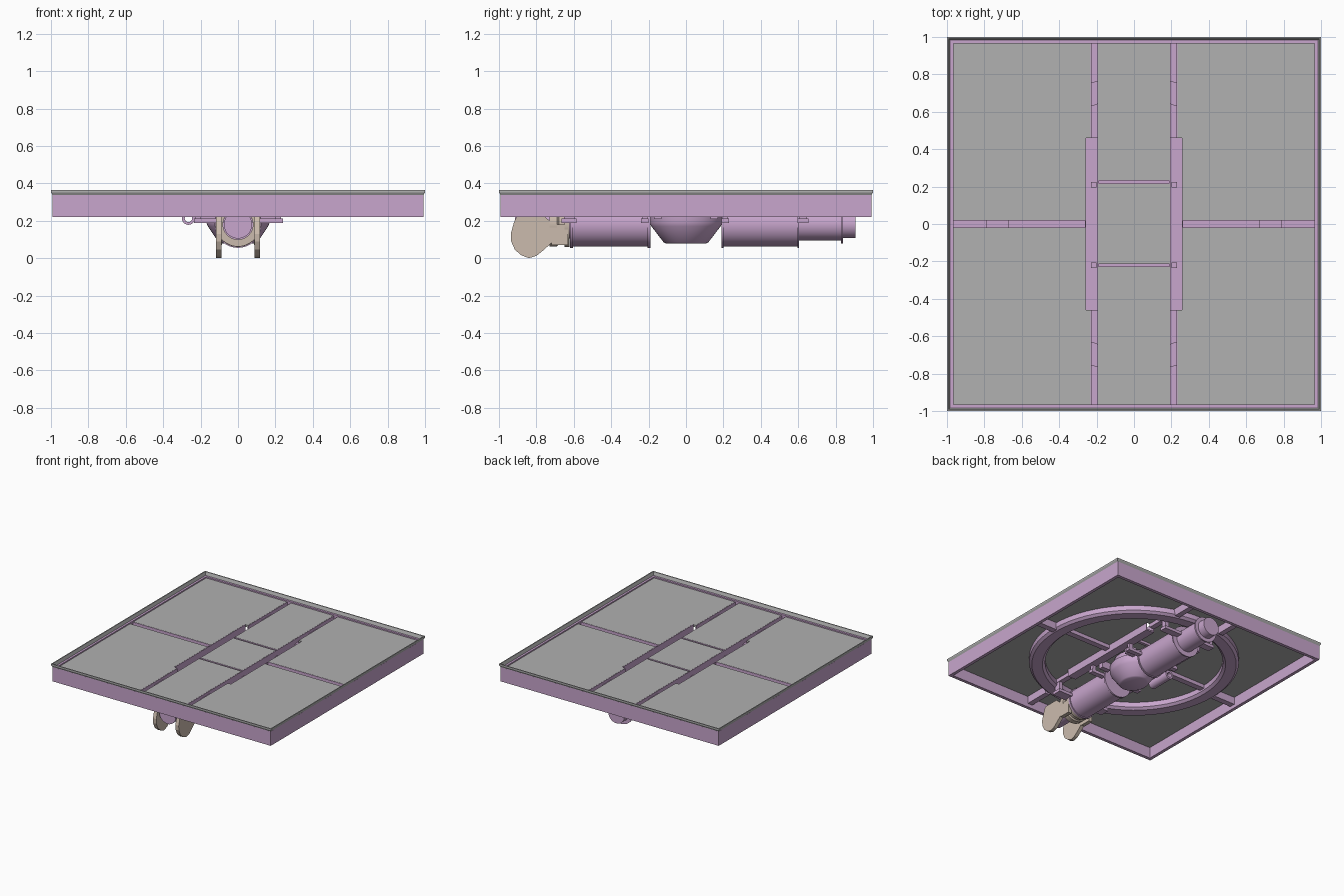
import bpy, bmesh, math
from mathutils import Matrix, Vector

if "Cube" in bpy.data.objects:
    bpy.data.objects.remove(bpy.data.objects["Cube"])


def material(name, rgb):
    m = bpy.data.materials.new(name)
    m.diffuse_color = (*rgb, 1)
    m.use_nodes = True
    m.node_tree.nodes["Principled BSDF"].inputs["Base Color"].default_value = m.diffuse_color
    return m


PURPLE = material("mauve metal", (0.58, 0.38, 0.61))
GRAY = material("panel gray", (0.44, 0.44, 0.44))
TAN = material("tan metal", (0.60, 0.50, 0.42))


def finish(name, bm, mat, smooth=False):
    bmesh.ops.recalc_face_normals(bm, faces=bm.faces)
    me = bpy.data.meshes.new(name)
    bm.to_mesh(me)
    bm.free()
    me.materials.append(mat)
    ob = bpy.data.objects.new(name, me)
    bpy.context.collection.objects.link(ob)
    if smooth:
        bpy.context.view_layer.objects.active = ob
        ob.select_set(True)
        bpy.ops.object.shade_smooth_by_angle(angle=math.radians(35))
        ob.select_set(False)
    return ob


def boxes(name, items, mat):
    """items: (x0, x1, y0, y1, z0, z1)"""
    bm = bmesh.new()
    for x0, x1, y0, y1, z0, z1 in items:
        mtx = Matrix.Translation(((x0 + x1) / 2, (y0 + y1) / 2, (z0 + z1) / 2))
        mtx = mtx @ Matrix.Diagonal((abs(x1 - x0), abs(y1 - y0), abs(z1 - z0), 1))
        bmesh.ops.create_cube(bm, size=1, matrix=mtx)
    return finish(name, bm, mat)


def prism(name, pts, direction, mat):
    bm = bmesh.new()
    f = bm.faces.new([bm.verts.new(p) for p in pts])
    r = bmesh.ops.extrude_face_region(bm, geom=[f])
    bmesh.ops.translate(bm, vec=Vector(direction),
                        verts=[g for g in r["geom"] if isinstance(g, bmesh.types.BMVert)])
    return finish(name, bm, mat)


def lathe(name, profile, mat, mtx=Matrix(), seg=48, closed=False, phase=0, smooth=True):
    """profile: (radius, height) revolved round local z"""
    bm = bmesh.new()
    rings = []
    for r, h in profile:
        rings.append([bm.verts.new(mtx @ Vector((r * math.cos(a), r * math.sin(a), h)))
                      for a in (phase + math.tau * i / seg for i in range(seg))])
    pairs = list(zip(rings, rings[1:])) + ([(rings[-1], rings[0])] if closed else [])
    for a, b in pairs:
        for i in range(seg):
            j = (i + 1) % seg
            bm.faces.new((a[i], a[j], b[j], b[i]))
    if not closed:
        bm.faces.new(rings[0])
        bm.faces.new(rings[-1])
    return finish(name, bm, mat, smooth)


# Square frame and flared gray lip
q, s2 = math.pi / 4, math.sqrt(2)
lathe("frame", [(r * s2, z) for r, z in ((0.992, 0.22), (0.992, 0.338), (0.966, 0.338), (0.966, 0.22))],
      PURPLE, seg=4, closed=True, phase=q, smooth=False)
lathe("rim_lip", [(r * s2, z) for r, z in ((0.99, 0.335), (1.0, 0.352), (1.0, 0.364), (0.992, 0.364), (0.982, 0.335))],
      GRAY, seg=4, closed=True, phase=q, smooth=False)

# Floor panels, separated by slots
Z0, Z1 = 0.31, 0.328
for sx in (-1, 1):
    for sy in (-1, 1):
        pts = [(0.26, 0.022), (0.967, 0.022), (0.967, 0.967), (0.232, 0.967), (0.232, 0.46), (0.26, 0.46)]
        prism("corner_panel", [(sx * x, sy * y, Z0) for x, y in pts], (0, 0, Z1 - Z0), GRAY)
boxes("middle_panels", [(-0.192, 0.192, 0.235, 0.967, Z0, Z1), (-0.192, 0.192, -0.21, 0.215, Z0, Z1),
                        (-0.192, 0.192, -0.967, -0.23, Z0, Z1)], GRAY)


# Open channels sitting in the slots
def channel(x0, x1, y0, y1, base, along_y, bottom):
    t, top = 0.006, 0.327
    out = [(x0, x1, y0, y1, bottom, base)]
    if along_y:
        out += [(x0, x0 + t, y0, y1, bottom, top), (x1 - t, x1, y0, y1, bottom, top)]
    else:
        out += [(x0, x1, y0, y0 + t, bottom, top), (x0, x1, y1 - t, y1, bottom, top)]
    return out


long_beams, cross_beams = [], []
for s in (-1, 1):
    a, b = sorted((s * 0.19, s * 0.262))
    long_beams += channel(a, b, -0.46, 0.46, 0.262, True, 0.25)
    a, b = sorted((s * 0.19, s * 0.234))
    for t in (-1, 1):
        for r0, r1, base, bot in ((0.46, 0.76, 0.29, 0.28), (0.76, 0.97, 0.29, 0.25)):
            c, d = sorted((t * r0, t * r1))
            long_beams += channel(a, b, c, d, base, True, bot)
    for r0, r1, base, bot in ((0.26, 0.78, 0.29, 0.28), (0.78, 0.97, 0.29, 0.25)):
        c, d = sorted((s * r0, s * r1))
        cross_beams += channel(c, d, -0.024, 0.024, base, False, bot)
cross_beams += channel(-0.192, 0.192, 0.212, 0.237, 0.305, False, 0.29)
cross_beams += channel(-0.192, 0.192, -0.232, -0.207, 0.305, False, 0.29)
boxes("long_beams", long_beams, PURPLE)
boxes("cross_beams", cross_beams, PURPLE)

# Big support ring under the floor
lathe("support_ring", [(0.79, 0.265), (0.79, 0.305), (0.67, 0.305), (0.67, 0.265), (0.69, 0.248), (0.77, 0.248)],
      PURPLE, seg=64, closed=True)

# Long cylinders along y, turned about one axis
AX = Matrix.Translation((0, 0, 0.18)) @ Matrix.Rotation(-math.pi / 2, 4, 'X')
lathe("front_cylinder", [(0.075, -0.915), (0.075, -0.62), (0.125, -0.62), (0.125, -0.605), (0.117, -0.605),
                         (0.117, -0.205), (0.125, -0.205), (0.125, -0.19)], PURPLE, AX)
lathe("rear_cylinder", [(0.125, 0.19), (0.125, 0.2), (0.117, 0.2), (0.117, 0.595), (0.125, 0.595), (0.125, 0.605),
                        (0.085, 0.605), (0.085, 0.828), (0.102, 0.828), (0.102, 0.84), (0.073, 0.84),
                        (0.073, 0.905)], PURPLE, AX)

# Central hub cone
lathe("hub_cone", [(0.105, 0.078), (0.12, 0.085), (0.185, 0.17), (0.195, 0.19), (0.195, 0.235), (0.16, 0.25),
                   (0.16, 0.29)], PURPLE, Matrix.Diagonal((0.87, 1, 1, 1)))
boxes("hub_hangers", [(s * 0.12, s * 0.2, t * 0.13, t * 0.17, 0.21, 0.27) for s in (-1, 1) for t in (-1, 1)], PURPLE)

# Clamp bars holding the cylinders to the frame
bars = []
for y, w in ((-0.625, 0.04), (-0.22, 0.02), (0.21, 0.02), (0.625, 0.03)):
    bars.append((-0.235, 0.24, y - w, y + w, 0.188, 0.212))
    for s in (-1, 1):
        bars.append((s * 0.2, s * 0.23, y - w * 0.7, y + w * 0.7, 0.2, 0.285))
boxes("clamp_bars", bars, PURPLE)

# Side pipe beside the hub
lathe("side_pipe", [(0.02, -0.1), (0.035, -0.1), (0.035, 0.1), (0.02, 0.1)], PURPLE,
      Matrix.Translation((-0.265, 0, 0.213)) @ Matrix.Rotation(-math.pi / 2, 4, 'X'), seg=24, closed=True)

# Tan collar and the pair of lobed plates
lathe("tan_collar", [(0.118, -0.73), (0.118, -0.69), (0.108, -0.68), (0.108, -0.65), (0.12, -0.65), (0.12, -0.622),
                     (0.08, -0.622), (0.08, -0.73)], TAN, AX, closed=True)
outline = [(-0.9, 0.235), (-0.92, 0.19), (-0.937, 0.13), (-0.935, 0.09), (-0.915, 0.045), (-0.88, 0.015),
           (-0.84, 0.0), (-0.8, 0.012), (-0.765, 0.04), (-0.715, 0.085), (-0.7, 0.12), (-0.705, 0.16),
           (-0.73, 0.2), (-0.77, 0.235)]
for s in (-1, 1):
    prism("tan_lobe", [(s * 0.087, y, z) for y, z in outline], (s * 0.03, 0, 0), TAN)
boxes("tan_lugs", [(s * 0.085, s * 0.117, -0.72, -0.63, 0.07, 0.18) for s in (-1, 1)], TAN)
